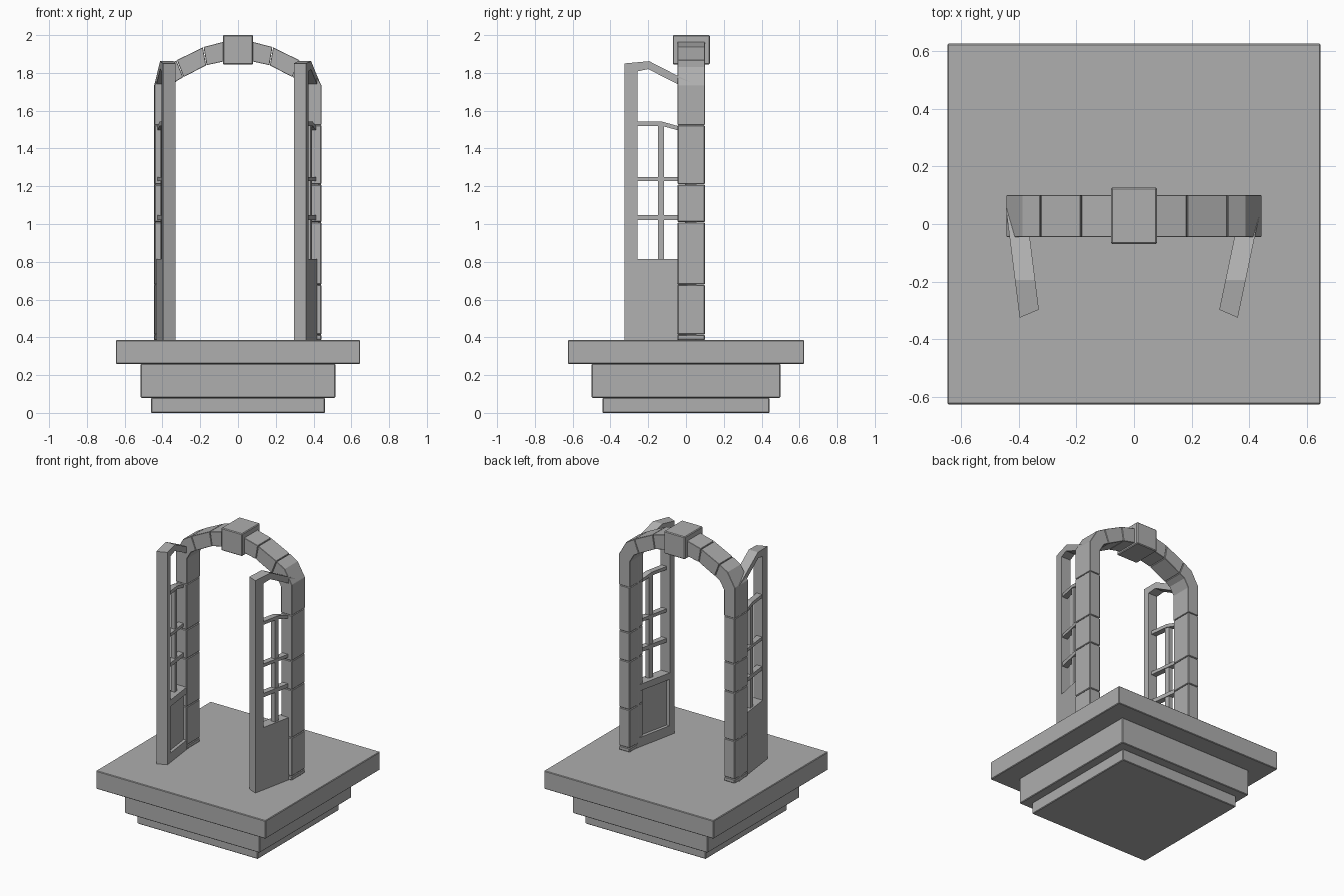
import bpy
import bmesh
from mathutils import Vector

cube = bpy.data.objects.get("Cube")
if cube:
    bpy.data.objects.remove(cube, do_unlink=True)

GREY = (0.425, 0.425, 0.425, 1.0)
stone = bpy.data.materials.new("plain_grey")
stone.use_nodes = True
stone.diffuse_color = GREY
stone.node_tree.nodes["Principled BSDF"].inputs["Base Color"].default_value = GREY


def prism(name, loops, start, end, place, bevel=0.0):
    """Extrude an outline (first loop) with holes (other loops) from start to end."""
    bm = bmesh.new()
    edges = []
    for loop in loops:
        verts = [bm.verts.new((p, q, start)) for p, q in loop]
        edges += [bm.edges.new((v, verts[i - 1])) for i, v in enumerate(verts)]
    if len(loops) == 1:
        bm.faces.new(bm.verts)
    else:
        bmesh.ops.triangle_fill(bm, use_beauty=True, edges=edges)
    result = bmesh.ops.extrude_face_region(bm, geom=bm.faces[:])
    for v in result["geom"]:
        if isinstance(v, bmesh.types.BMVert):
            v.co.z = end
    for v in bm.verts:
        v.co = place(*v.co)
    bmesh.ops.recalc_face_normals(bm, faces=bm.faces[:])
    mesh = bpy.data.meshes.new(name)
    bm.to_mesh(mesh)
    bm.free()
    mesh.materials.append(stone)
    obj = bpy.data.objects.new(name, mesh)
    bpy.context.collection.objects.link(obj)
    if bevel:
        mod = obj.modifiers.new("soft_edges", "BEVEL")
        mod.width = bevel
        mod.segments = 1
    return obj


def rect(p0, p1, q0, q1):
    return [(p0, q0), (p1, q0), (p1, q1), (p0, q1)]


def upright(side):
    """Profile in x and z, extruded along y."""
    return lambda p, q, t: Vector((side * p, t, q))


# Stepped plinth
FLOOR = 0.385
for name, x, y, low, high in (("plinth_foot", 0.46, 0.442, 0, 0.08),
                              ("plinth_middle", 0.515, 0.5, 0.08, 0.26),
                              ("plinth_slab", 0.647, 0.625, 0.26, FLOOR)):
    prism(name, [rect(-x, x, low, high)], -y, y, upright(1), 0.004)

# Keystone
prism("keystone", [rect(-0.08, 0.08, 1.845, 2.0)], -0.07, 0.127, upright(1), 0.005)

# Stone arch: jamb blocks, shoulder and voussoirs
JOINTS = [FLOOR, 0.414, 0.679, 1.01, 1.21, 1.524]
SHOULDER = [(0.36, 1.525), (0.442, 1.525), (0.442, 1.735), (0.387, 1.83),
            (0.326, 1.866), (0.291, 1.777), (0.328, 1.755), (0.36, 1.70)]
VOUSSOIRS = [[(0.07, 1.966), (0.182, 1.937), (0.166, 1.841), (0.07, 1.862)],
             [(0.186, 1.935), (0.323, 1.868), (0.288, 1.778), (0.169, 1.84)]]


def build_arch(side, label):
    blocks = [rect(0.36, 0.442, a + 0.001, b - 0.001) for a, b in zip(JOINTS, JOINTS[1:])]
    for i, outline in enumerate(blocks):
        prism(f"{label}_jamb_block_{i + 1}", [outline], -0.045, 0.10, upright(side), 0.004)
    prism(f"{label}_arch_shoulder", [SHOULDER], -0.045, 0.10, upright(side), 0.002)
    for i, outline in enumerate(VOUSSOIRS):
        prism(f"{label}_voussoir_{i + 1}", [outline], -0.045, 0.10, upright(side), 0.002)


# Open door leaves: framed window above, recessed panel on the inner face
THICK = 0.07
LEAD, HINGE = -0.325, 0.055
LEAF = [(LEAD, FLOOR), (HINGE, FLOOR), (HINGE, 1.735), (-0.045, 1.785),
        (-0.195, 1.862), (LEAD, 1.85)]
WINDOW = [(-0.258, 0.815), (-0.005, 0.815), (-0.005, 1.72), (-0.20, 1.82), (-0.258, 1.808)]
PANEL = rect(-0.255, -0.005, 0.45, 0.77)
TOP_BAR = [(-0.26, 1.52), (-0.13, 1.52), (0, 1.485), (0, 1.507), (-0.13, 1.543), (-0.26, 1.543)]


def build_door(side, label, offset, slope):
    def place(y, z, t):
        # the closing edge is slanted towards the inner face
        if y < LEAD + 0.001 and t < THICK / 2:
            y += 0.028
        return Vector((side * (offset + slope * y + t), y, z))

    prism(f"{label}_door_frame", [LEAF, WINDOW, PANEL], 0, THICK, place)
    prism(f"{label}_door_panel", [PANEL], 0.022, THICK, place)
    prism(f"{label}_door_mullion", [rect(-0.148, -0.116, 0.81, 1.53)], 0.03, 0.058, place)
    bars = [TOP_BAR, rect(-0.26, 0, 1.228, 1.25), rect(-0.26, 0, 1.02, 1.047)]
    for i, bar in enumerate(bars):
        prism(f"{label}_door_bar_{i + 1}", [bar], 0.024, 0.064, place)


for side, label, offset, slope in ((1, "left", 0.358, 0.21), (-1, "right", 0.367, 0.125)):
    build_arch(side, label)
    build_door(side, label, offset, slope)
